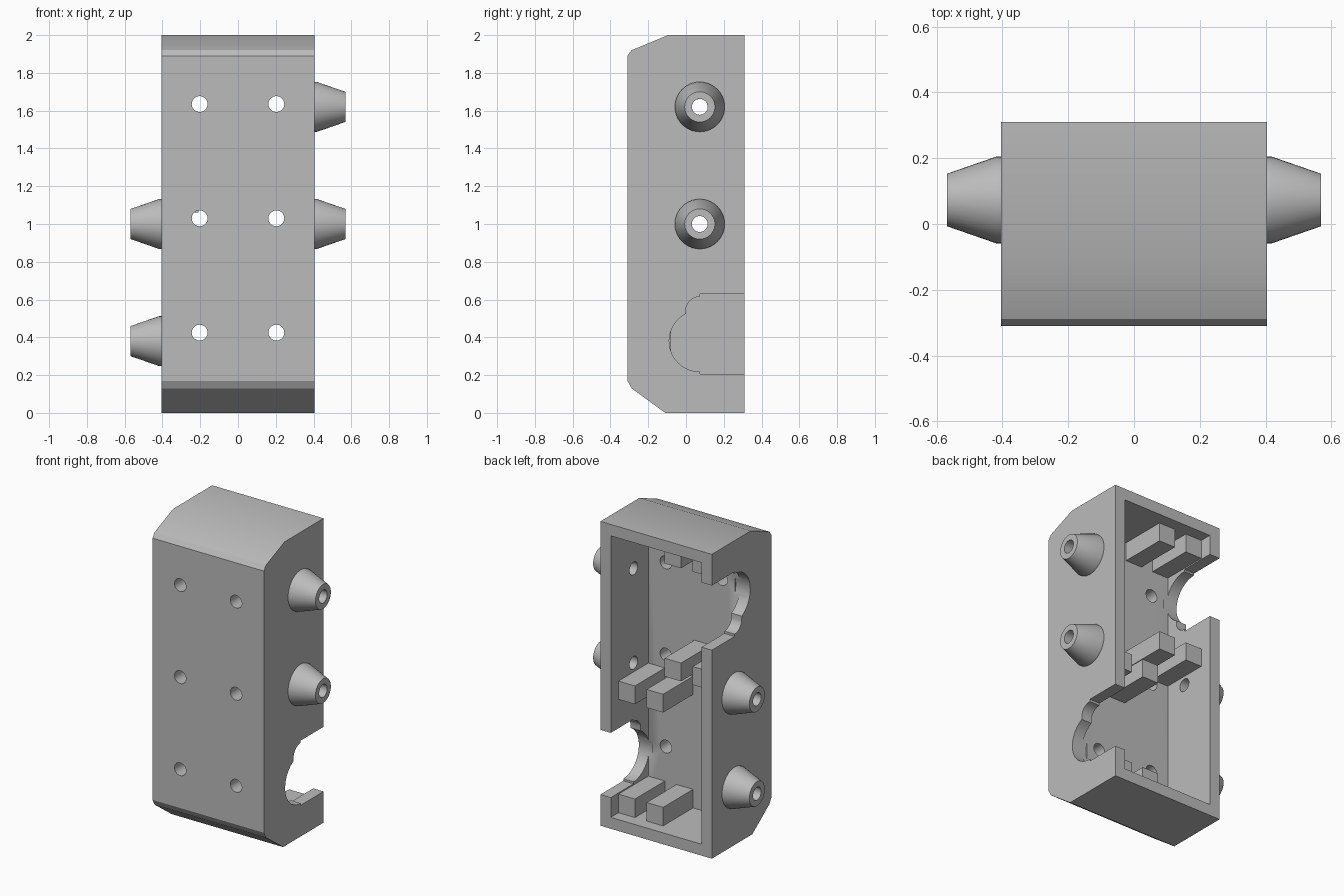
import bpy, bmesh, math
from mathutils import Matrix, Vector

cube = bpy.data.objects.get("Cube")
if cube:
    bpy.data.objects.remove(cube, do_unlink=True)

grey = bpy.data.materials.new("plain grey")
grey.use_nodes = True
COLOUR = (0.5, 0.5, 0.5, 1)
grey.diffuse_color = COLOUR
grey.node_tree.nodes["Principled BSDF"].inputs["Base Color"].default_value = COLOUR

HALF_W, HALF_D, HEIGHT = 0.405, 0.31, 2.0
WALL, FLOOR_Y = 0.075, -0.08
INNER = HALF_W - WALL
PEG_Y, HOLE_R = 0.073, 0.042


def finish(bm, name):
    bmesh.ops.recalc_face_normals(bm, faces=bm.faces)
    mesh = bpy.data.meshes.new(name)
    bm.to_mesh(mesh)
    bm.free()
    mesh.materials.append(grey)
    obj = bpy.data.objects.new(name, mesh)
    bpy.context.scene.collection.objects.link(obj)
    return obj


def prism(name, outline, x0, x1):
    """Extrude a (y, z) outline along x."""
    bm = bmesh.new()
    face = bm.faces.new([bm.verts.new((x0, y, z)) for y, z in outline])
    ext = bmesh.ops.extrude_face_region(bm, geom=[face])["geom"]
    moved = [v for v in ext if isinstance(v, bmesh.types.BMVert)]
    bmesh.ops.translate(bm, verts=moved, vec=(x1 - x0, 0, 0))
    return finish(bm, name)


def box(name, x, y, z):
    return prism(name, [(y[0], z[0]), (y[1], z[0]), (y[1], z[1]), (y[0], z[1])], *x)


def rod(name, centre, axis, length):
    bm = bmesh.new()
    bmesh.ops.create_cone(bm, cap_ends=True, segments=32, radius1=HOLE_R,
                          radius2=HOLE_R, depth=length)
    turn = Vector((0, 0, 1)).rotation_difference(Vector(axis)).to_matrix().to_4x4()
    bm.transform(Matrix.Translation(centre) @ turn)
    return finish(bm, name)


def arc(cy, cz, r, start, end, steps):
    angles = [math.radians(start + (end - start) * i / steps) for i in range(steps + 1)]
    return [(cy + r * math.cos(a), cz + r * math.sin(a)) for a in angles]


def smooth(obj):
    bpy.ops.object.select_all(action="DESELECT")
    obj.select_set(True)
    bpy.context.view_layer.objects.active = obj
    bpy.ops.object.shade_smooth_by_angle(angle=math.radians(25))


def half_turn(side, z):
    """Height on the given side; the -x side is the +x side turned upside down."""
    return z if side > 0 else HEIGHT - z


# Housing block with chamfered front edges
housing = prism("housing", [(-0.095, HEIGHT), (-0.288, 1.92), (-HALF_D, 1.89),
                            (-HALF_D, 0.17), (-0.288, 0.13), (-0.11, 0),
                            (HALF_D, 0), (HALF_D, HEIGHT)], -HALF_W, HALF_W)

# Cavity open to the back
cutters = [box("cavity_cutter", (-INNER, INNER), (FLOOR_Y, 0.5), (WALL, HEIGHT - WALL))]

# Screw holes through the front
for x in (-0.203, 0.203):
    for z in (0.425, 1.03, 1.635):
        cutters.append(rod("screw_cutter", (x, -0.2, z), (0, 1, 0), 0.5))

# Side openings and peg bores
opening = ([(0.5, 0.63), (0.073, 0.63)]
           + arc(0.073, 0.54, 0.075, 90, 168, 8)
           + arc(0.073, 0.38, 0.162, 117, 270, 20)
           + [(0.073, 0.205), (0.5, 0.205)])
for side in (1, -1):
    outline = [(y, half_turn(side, z)) for y, z in opening]
    cutters.append(prism("opening_cutter", outline, side * 0.3, side * 0.5))
    for z in (1.0, 1.62):
        cutters.append(rod("bore_cutter", (side * 0.37, PEG_Y, half_turn(side, z)),
                           (1, 0, 0), 0.2))

for cutter in cutters:
    cutter.hide_render = True
    mod = housing.modifiers.new("cut", "BOOLEAN")
    mod.operation, mod.solver, mod.object = "DIFFERENCE", "EXACT", cutter
bpy.context.view_layer.update()
graph = bpy.context.evaluated_depsgraph_get()
carved = bpy.data.meshes.new_from_object(housing.evaluated_get(graph))
housing.modifiers.clear()
housing.data = carved
for cutter in cutters:
    bpy.data.objects.remove(cutter, do_unlink=True)
smooth(housing)

# Hollow tapered pegs, two on each side
PEG_PROFILE = [(HOLE_R, 0.40), (0.132, 0.40), (0.132, 0.418), (0.08, 0.568), (HOLE_R, 0.568)]
for side, label in ((1, "left"), (-1, "right")):
    for z, level in ((1.0, "inner"), (1.62, "outer")):
        bm = bmesh.new()
        ring = [bm.verts.new((side * x, PEG_Y + r, half_turn(side, z))) for r, x in PEG_PROFILE]
        edges = [bm.edges.new((a, b)) for a, b in zip(ring, ring[1:] + ring[:1])]
        bmesh.ops.spin(bm, geom=ring + edges, cent=(0, PEG_Y, half_turn(side, z)),
                       axis=(1, 0, 0), angle=math.tau, steps=40)
        bmesh.ops.remove_doubles(bm, verts=bm.verts, dist=0.0005)
        smooth(finish(bm, f"{label}_{level}_peg"))

# Square support posts rising from the cavity floor
for side, label in ((1, "left"), (-1, "right")):
    for x, column in (((0.21, INNER + 0.002), "wall"), ((0.005, 0.125), "middle")):
        for z, level in (((WALL - 0.002, 0.197), "end"), ((0.82, 0.94), "centre")):
            box(f"{label}_{column}_{level}_post", [side * v for v in x],
                (FLOOR_Y - 0.002, 0.23), [half_turn(side, v) for v in z])
